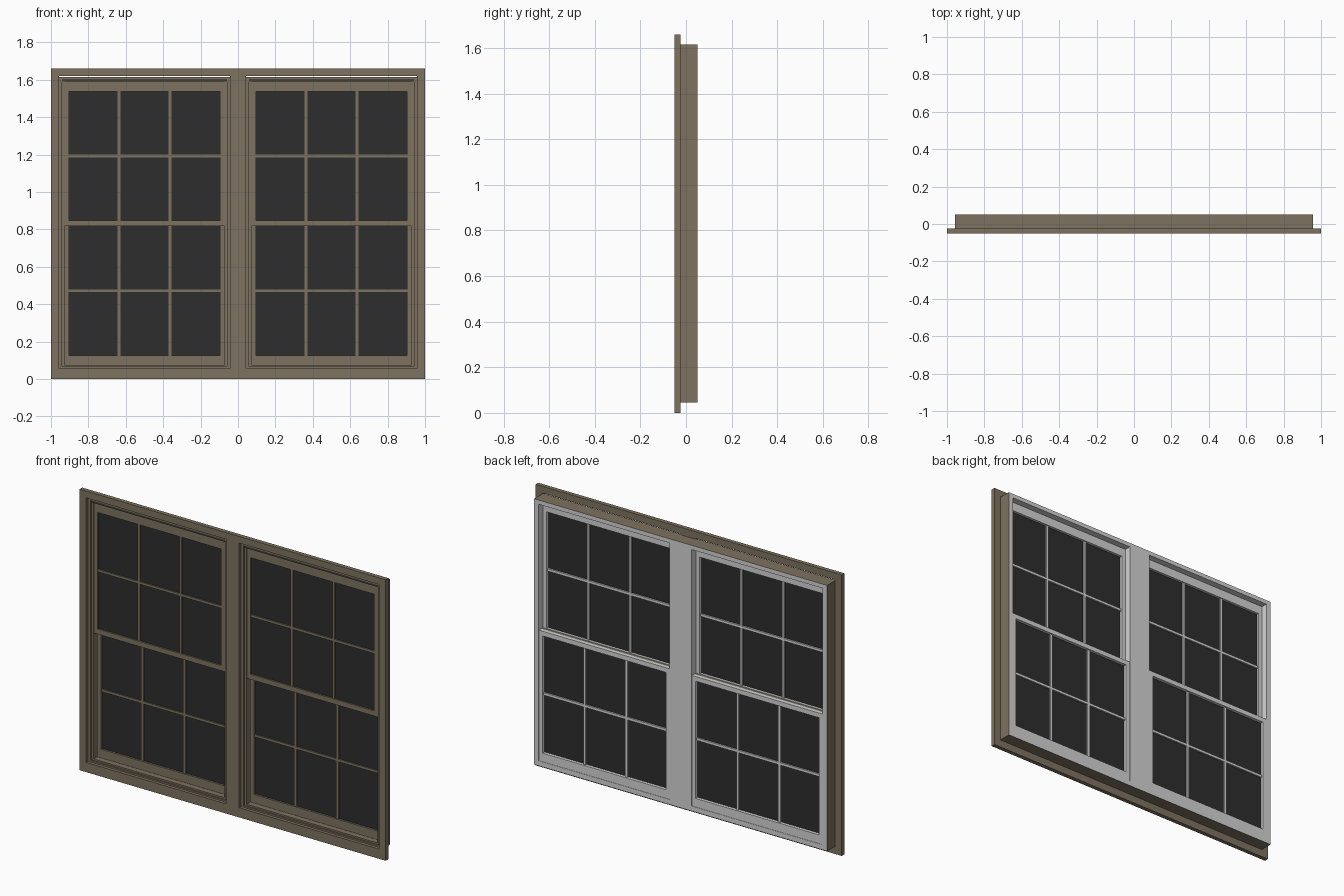
import bpy, bmesh

cube = bpy.data.objects.get("Cube")
if cube:
    bpy.data.objects.remove(cube, do_unlink=True)


def material(name, color):
    m = bpy.data.materials.new(name)
    m.use_nodes = True
    m.diffuse_color = (*color, 1)
    m.node_tree.nodes["Principled BSDF"].inputs["Base Color"].default_value = (*color, 1)
    return m


TAN = material("tan_paint", (0.21, 0.17, 0.118))
WHITE = material("white_paint", (0.66, 0.66, 0.66))
GLASS = material("dark_glass", (0.027, 0.027, 0.027))
SEAL = material("dark_seal", (0.06, 0.052, 0.042))


def panel(name, rect, holes, y0, y1, mats, rule=None, mirror=False):
    """Flat slab in the xz plane with rectangular holes cut through it."""
    x0, x1, z0, z1 = rect
    xs = sorted({x0, x1, *[v for h in holes for v in h[:2]]})
    zs = sorted({z0, z1, *[v for h in holes for v in h[2:]]})
    bm = bmesh.new()
    grid = {(x, z): bm.verts.new((x, y0, z)) for x in xs for z in zs}
    for a, b in zip(xs, xs[1:]):
        for c, d in zip(zs, zs[1:]):
            mx, mz = (a + b) / 2, (c + d) / 2
            if not any(h[0] < mx < h[1] and h[2] < mz < h[3] for h in holes):
                bm.faces.new([grid[p] for p in ((a, c), (b, c), (b, d), (a, d))])
    loose = [v for v in bm.verts if not v.link_faces]
    bmesh.ops.delete(bm, geom=loose, context='VERTS')
    ext = bmesh.ops.extrude_face_region(bm, geom=bm.faces[:], use_keep_orig=True)
    for v in ext["geom"]:
        if isinstance(v, bmesh.types.BMVert):
            v.co.y = y1
    bmesh.ops.recalc_face_normals(bm, faces=bm.faces[:])
    if rule:
        for f in bm.faces:
            f.material_index = rule(f.normal, f.calc_center_median())
    mesh = bpy.data.meshes.new(name)
    bm.to_mesh(mesh)
    bm.free()
    for m in mats:
        mesh.materials.append(m)
    ob = bpy.data.objects.new(name, mesh)
    bpy.context.collection.objects.link(ob)
    if mirror:
        ob.modifiers.new("Mirror", 'MIRROR')
    return ob


def both_sides(x0, x1, z0, z1):
    return [(x0, x1, z0, z1), (-x1, -x0, z0, z1)]


# Flat outer trim and the stepped frame behind it
FRAME = (-0.957, 0.957, 0.045, 1.615)
OPENING = (0.072, 0.928, 0.075, 1.59)
panel("front_trim", (-1, 1, 0, 1.66), both_sides(0.043, 0.957, 0.057, 1.62),
      -0.05, -0.025, [TAN])
panel("frame_front_step", FRAME, both_sides(0.058, 0.942, 0.066, 1.604),
      -0.032, -0.022, [TAN])
panel("outer_frame", FRAME, both_sides(*OPENING), -0.022, 0.011, [TAN])


# Inner frame is white except on its outside edges
def outside_edge(normal, centre):
    on_side = abs(normal.x) > 0.5 and abs(centre.x) > 0.95
    on_end = abs(normal.z) > 0.5 and not 0.06 < centre.z < 1.6
    return 1 if on_side or on_end else 0


panel("inner_frame", FRAME, both_sides(*OPENING), 0.011, 0.05, [WHITE, TAN], outside_edge)

# Dark seal under the head of each opening
panel("head_seal", (0.058, 0.942, 1.591, 1.603), [], -0.029, -0.021, [SEAL], mirror=True)


# Sashes: tan outside half, white inside half, glass and glazing bars
def sash(name, z0, z1, glass_z0, glass_z1, y0, y1):
    rect = (OPENING[0], OPENING[1], z0, z1)
    gx0, gx1 = 0.097, 0.903
    hole = (gx0, gx1, glass_z0, glass_z1)
    mid = y0 + (y1 - y0) * 0.4
    panel(name + "_outside", rect, [hole], y0, mid, [TAN], mirror=True)
    panel(name + "_inside", rect, [hole], mid, y1, [WHITE], mirror=True)
    panel(name + "_glass", hole, [], mid - 0.003, mid + 0.003, [GLASS], mirror=True)
    bar = 0.015
    pw = (gx1 - gx0 - 2 * bar) / 3
    ph = (glass_z1 - glass_z0 - bar) / 2
    panes = []
    for i in range(3):
        for j in range(2):
            x, z = gx0 + i * (pw + bar), glass_z0 + j * (ph + bar)
            panes.append((x, x + pw, z, z + ph))
    panel(name + "_bars_outside", hole, panes, mid - 0.01, mid, [TAN], mirror=True)
    panel(name + "_bars_inside", hole, panes, mid, mid + 0.012, [WHITE], mirror=True)


sash("upper_sash", 0.818, 1.59, 0.848, 1.537, -0.02, 0.011)
sash("lower_sash", 0.075, 0.846, 0.126, 0.818, 0.012, 0.048)
